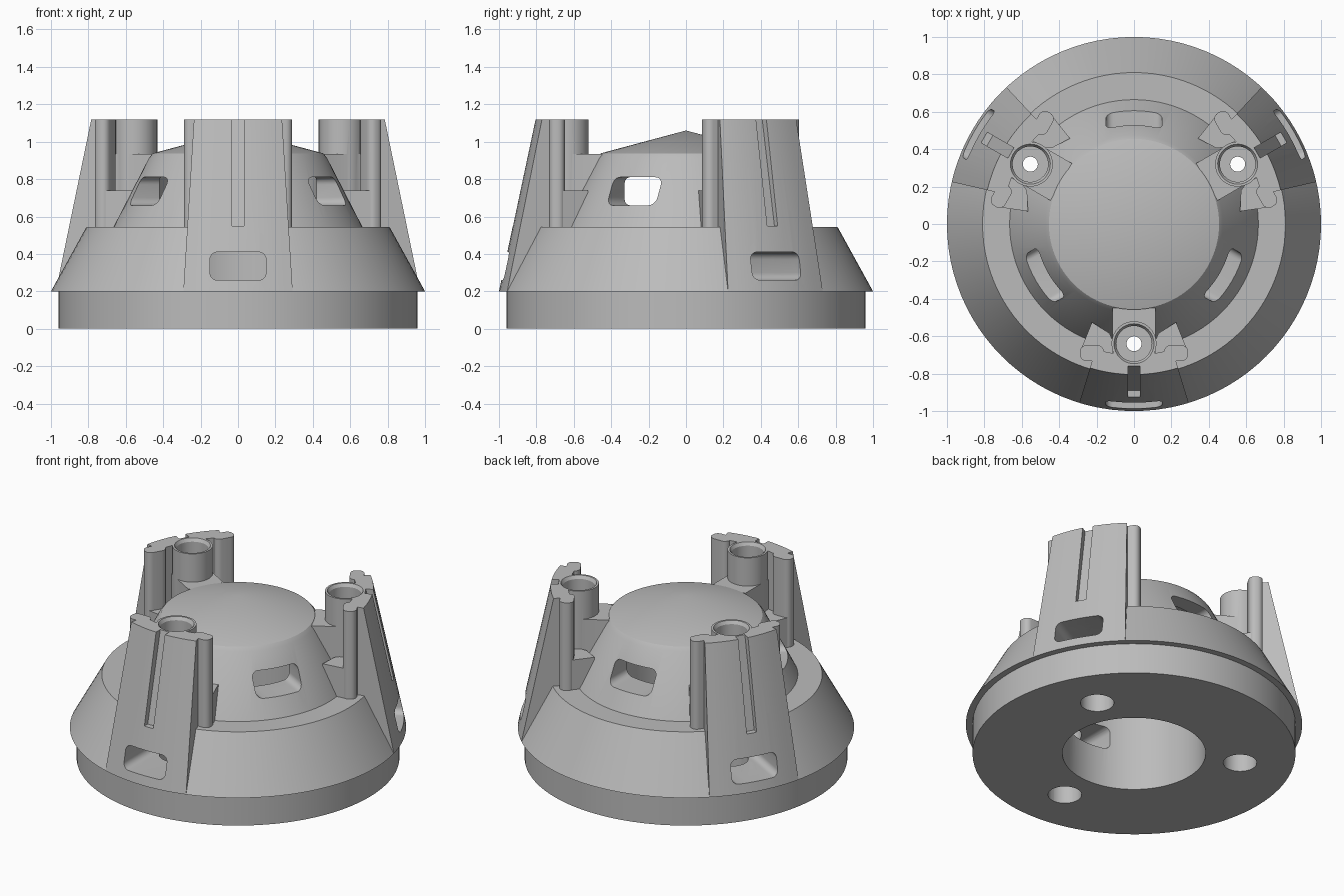
import bpy, bmesh, math
from mathutils import Matrix

if "Cube" in bpy.data.objects:
    bpy.data.objects.remove(bpy.data.objects["Cube"], do_unlink=True)

grey = bpy.data.materials.new("plain_grey")
grey.use_nodes = True
grey.diffuse_color = (0.5, 0.5, 0.5, 1)
grey.node_tree.nodes["Principled BSDF"].inputs["Base Color"].default_value = (0.5, 0.5, 0.5, 1)

THIRD = math.radians(120)
UPRIGHT = Matrix.Rotation(math.radians(90), 4, 'X')       # outline in xz, depth along -y
SIDEWAYS = Matrix(((0, 0, 1, 0), (1, 0, 0, 0), (0, 1, 0, 0), (0, 0, 0, 1)))  # outline in yz


def finish(name, bm, matrix=Matrix()):
    bm.transform(matrix)
    bmesh.ops.recalc_face_normals(bm, faces=bm.faces)
    mesh = bpy.data.meshes.new(name)
    bm.to_mesh(mesh)
    bm.free()
    obj = bpy.data.objects.new(name, mesh)
    bpy.context.scene.collection.objects.link(obj)
    return obj


def lathe(name, profile, steps, matrix=Matrix()):
    bm = bmesh.new()
    verts = [bm.verts.new((r, 0, z)) for r, z in profile]
    edges = [bm.edges.new(pair) for pair in zip(verts, verts[1:])]
    bmesh.ops.spin(bm, geom=verts + edges, cent=(0, 0, 0), axis=(0, 0, 1),
                   angle=2 * math.pi, steps=steps)
    bmesh.ops.remove_doubles(bm, verts=bm.verts, dist=0.0001)
    return finish(name, bm, matrix)


def loft(name, low, high, z0, z1, matrix=Matrix()):
    bm = bmesh.new()
    a = [bm.verts.new((x, y, z0)) for x, y in low]
    b = [bm.verts.new((x, y, z1)) for x, y in high]
    bm.faces.new(a)
    bm.faces.new(b)
    for i in range(len(a)):
        j = (i + 1) % len(a)
        bm.faces.new((a[i], a[j], b[j], b[i]))
    return finish(name, bm, matrix)


def rounded(cx, cy, hx, hy, r, n=6):
    pts = []
    for q, (sx, sy) in enumerate(((1, 1), (-1, 1), (-1, -1), (1, -1))):
        for i in range(n + 1):
            t = math.pi / 2 * (q + i / n)
            pts.append((cx + sx * (hx - r) + r * math.cos(t),
                        cy + sy * (hy - r) + r * math.sin(t)))
    return pts


def sector(outer, inner, half=math.radians(17), n=10):
    angles = [-math.pi / 2 + half * (2 * i / n - 1) for i in range(n + 1)]
    return ([(outer * math.cos(t), outer * math.sin(t)) for t in angles] +
            [(inner * math.cos(t), inner * math.sin(t)) for t in reversed(angles)])


def combine(target, tool, operation):
    mod = target.modifiers.new("shape", 'BOOLEAN')
    mod.object, mod.operation, mod.solver = tool, operation, 'EXACT'
    bpy.context.view_layer.objects.active = target
    bpy.ops.object.modifier_apply(modifier=mod.name)
    bpy.data.objects.remove(tool, do_unlink=True)


def turn(k):
    return Matrix.Rotation(THIRD * k, 4, 'Z')


# Cutters, all described for the front position
BOLT = [(0, -.05), (.1, -.05), (.1, .6), (.04, .6), (.04, .8), (.095, .8),
        (.095, 1.1), (.11, 1.125), (.11, 1.2), (0, 1.2)]


def bolt_hole(k):
    return lathe("bolt_cutter", BOLT, 32, turn(k) @ Matrix.Translation((0, -.64, 0)))


def window(height, k):
    shape = rounded(0, height, .15, .075, .04)
    return loft("window_cutter", shape, shape, .3, 1.1, turn(k) @ UPRIGHT)


# Hollow turned body with low cone cap
body = lathe("body", [(0, .98), (.426, .87), (.426, 0), (.96, 0), (.96, .2), (1, .2),
                      (.81, .545), (.665, .545), (.475, .915), (.455, .938), (0, 1.06)], 96)
for k in range(3):
    combine(body, bolt_hole(k), 'DIFFERENCE')
    combine(body, window(.335, k), 'DIFFERENCE')
    combine(body, window(.735, k + .5), 'DIFFERENCE')

# Front tower: tapering outer wall, screw boss, shelf, wings and wing feet
tower = loft("front_tower", sector(1, .7), sector(.805, .7), .2, 1.12)
boss = lathe("boss", [(0, .5), (.12, .5), (.12, 1.12), (0, 1.12)], 40,
             Matrix.Translation((0, -.64, 0)))
combine(tower, boss, 'UNION')
plate = [(-.115, -.45), (.115, -.45), (.115, -.7), (-.115, -.7)]
combine(tower, loft("shelf", plate, plate, .5, .935), 'UNION')
for s in (-1, 1):
    wing = rounded(s * .225, -.69, .065, .042, .036)
    combine(tower, loft("wing", wing, wing, .5, 1.12), 'UNION')
    foot = [(s * x, y) for x, y in
            ((.225, -.525), (.13, -.585), (.1, -.66), (.13, -.74), (.22, -.72), (.285, -.675))]
    combine(tower, loft("wing_foot", foot, foot, .5, .74), 'UNION')

# Sloping groove, window and bolt hole through the tower
groove = [(-.755, 1.14), (-.89, .55), (-1.1, .55), (-1.1, 1.14)]
combine(tower, loft("groove_cutter", groove, groove, -.032, .032, SIDEWAYS), 'DIFFERENCE')
combine(tower, window(.335, 0), 'DIFFERENCE')
combine(tower, bolt_hole(0), 'DIFFERENCE')

# Repeat the tower around the body
parts = [body, tower]
for k, name in ((1, "back_left_tower"), (2, "back_right_tower")):
    copy = bpy.data.objects.new(name, tower.data.copy())
    copy.data.transform(turn(k))
    bpy.context.scene.collection.objects.link(copy)
    parts.append(copy)

# Colour and shading
bpy.ops.object.select_all(action='DESELECT')
for obj in parts:
    obj.data.materials.clear()
    obj.data.materials.append(grey)
    obj.select_set(True)
bpy.context.view_layer.objects.active = body
bpy.ops.object.shade_smooth_by_angle(angle=math.radians(25))
